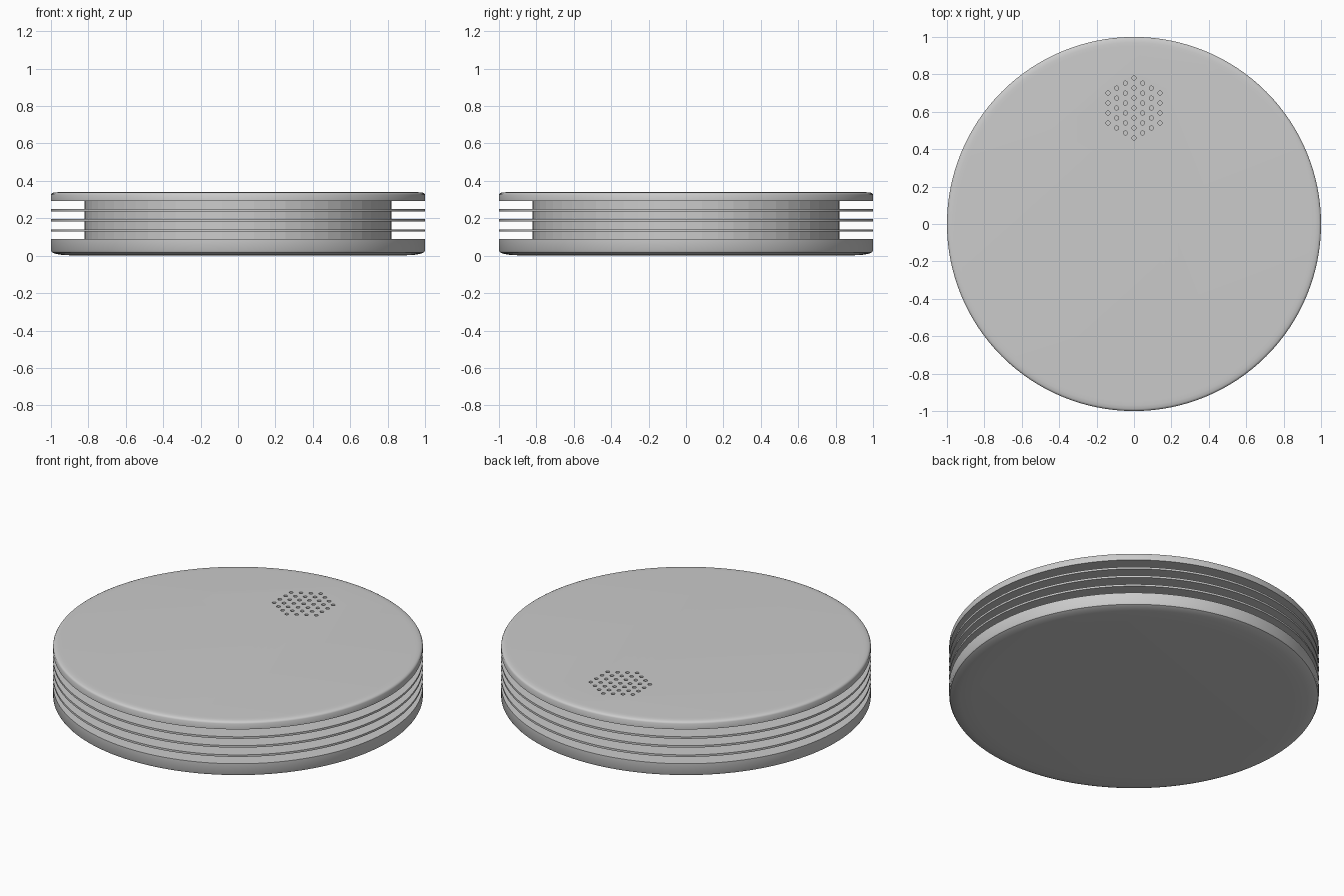
import bpy, bmesh
from math import cos, sin, pi, radians

if "Cube" in bpy.data.objects:
    bpy.data.objects.remove(bpy.data.objects["Cube"])


def lathe(name, profile, sides=128):
    """Closed solid of revolution from (radius, z) points, listed bottom to top."""
    bm = bmesh.new()
    rings = [[bm.verts.new((r * cos(2 * pi * i / sides), r * sin(2 * pi * i / sides), z))
              for i in range(sides)] for r, z in profile]
    for a, b in zip(rings, rings[1:]):
        for i in range(sides):
            j = (i + 1) % sides
            bm.faces.new((a[i], a[j], b[j], b[i]))
    bm.faces.new(rings[0][::-1])
    bm.faces.new(rings[-1])
    mesh = bpy.data.meshes.new(name)
    bm.to_mesh(mesh)
    bm.free()
    obj = bpy.data.objects.new(name, mesh)
    bpy.context.collection.objects.link(obj)
    return obj


def smooth(obj):
    bpy.ops.object.select_all(action='DESELECT')
    obj.select_set(True)
    bpy.context.view_layer.objects.active = obj
    bpy.ops.object.shade_smooth_by_angle(angle=radians(35))


# Base disc with softly rounded underside
smooth(lathe("base", [(0.85, 0.0), (0.94, 0.004), (0.98, 0.011), (0.995, 0.018),
                      (1.0, 0.027), (1.0, 0.088)]))

# Recessed faceted core
lathe("core", [(0.82, 0.07), (0.82, 0.31)], 60)

# Thin cooling fins
for k, z in enumerate((0.135, 0.19, 0.243)):
    smooth(lathe(f"fin_{k + 1}", [(1.0, z - 0.006), (1.0, z + 0.006)]))

# Top cap with rounded upper rim
cap = lathe("top_cap", [(1.0, 0.293), (1.0, 0.326), (0.996, 0.333),
                        (0.988, 0.337), (0.97, 0.339), (0.95, 0.34)])

# Hexagonal grid of small speaker holes
pitch = 0.0533
bm = bmesh.new()
for c in range(-3, 4):
    count = 7 - abs(c)
    for r in range(count):
        ret = bmesh.ops.create_cone(bm, cap_ends=True, segments=16,
                                    radius1=0.011, radius2=0.011, depth=0.06)
        bmesh.ops.translate(bm, verts=ret["verts"],
                            vec=(c * 0.0463, 0.62 + (r - (count - 1) / 2) * pitch, 0.34))
mesh = bpy.data.meshes.new("hole_cutter")
bm.to_mesh(mesh)
bm.free()
cutter = bpy.data.objects.new("hole_cutter", mesh)
bpy.context.collection.objects.link(cutter)
cutter.hide_render = True
cutter.display_type = 'WIRE'

smooth(cap)
mod = cap.modifiers.new("holes", 'BOOLEAN')
mod.operation = 'DIFFERENCE'
mod.solver = 'EXACT'
mod.object = cutter
bpy.ops.object.modifier_apply(modifier=mod.name)
bpy.data.objects.remove(cutter)
smooth(cap)
